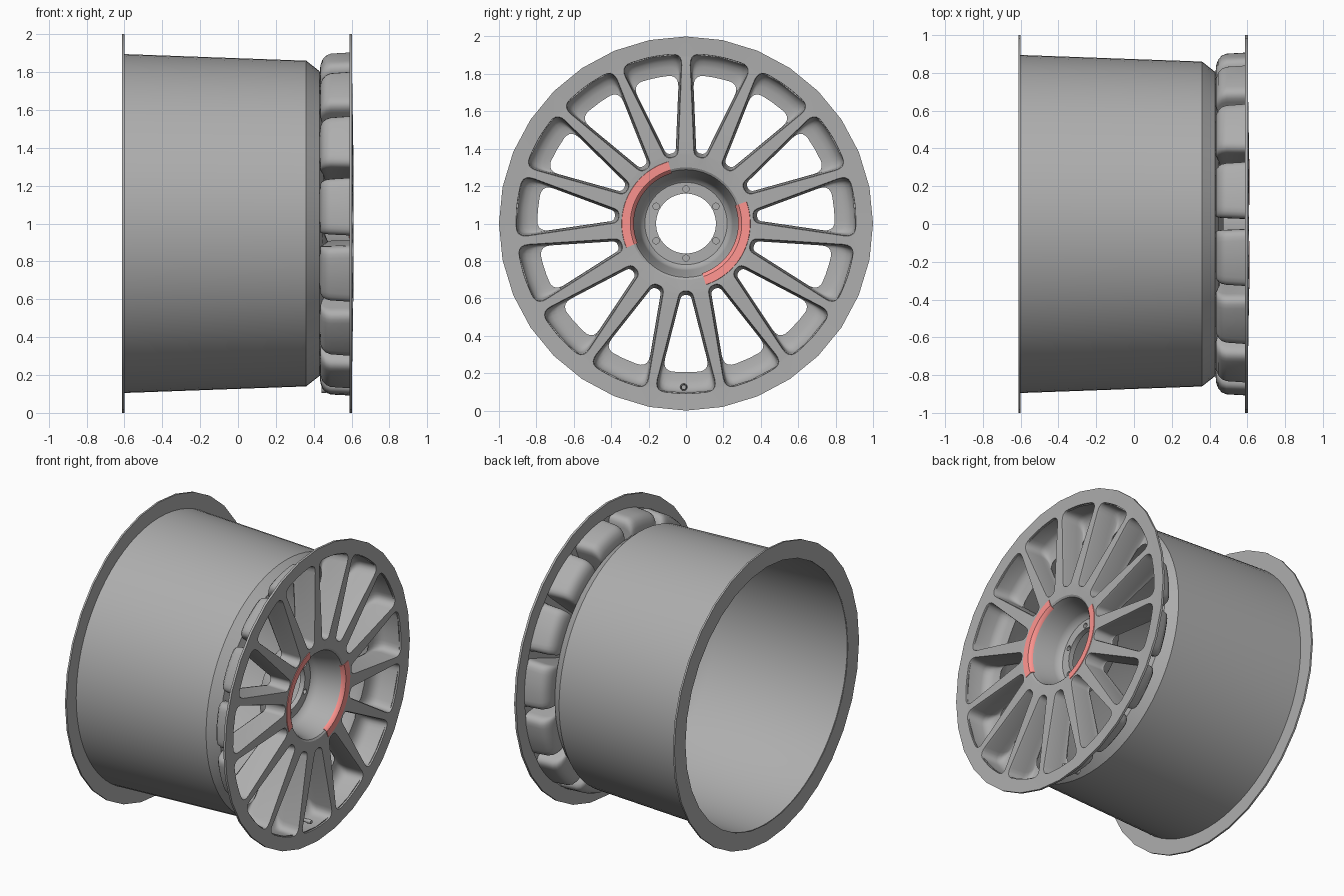
import bpy, bmesh
from math import sin, cos, tan, pi, radians
from mathutils import Vector

if "Cube" in bpy.data.objects:
    bpy.data.objects.remove(bpy.data.objects["Cube"])

N = 15                     # number of spokes / windows
T = tan(pi / N)
GREY = (0.42, 0.42, 0.42, 1)
RED = (1.0, 0.3, 0.28, 1)


def paint(name, color):
    mat = bpy.data.materials.get(name) or bpy.data.materials.new(name)
    mat.diffuse_color = color
    mat.use_nodes = True
    mat.node_tree.nodes["Principled BSDF"].inputs["Base Color"].default_value = mat.diffuse_color
    return mat


def finish(name, bm, color=GREY, angle=35):
    bmesh.ops.recalc_face_normals(bm, faces=bm.faces[:])
    me = bpy.data.meshes.new(name)
    bm.to_mesh(me)
    bm.free()
    ob = bpy.data.objects.new(name, me)
    bpy.context.collection.objects.link(ob)
    me.materials.append(paint("dark_grey" if color == GREY else "red", color))
    bpy.ops.object.select_all(action='DESELECT')
    ob.select_set(True)
    bpy.context.view_layer.objects.active = ob
    bpy.ops.object.shade_smooth_by_angle(angle=radians(angle))
    return ob


def polar(x, r, a):
    return Vector((x, r * cos(a), 1 + r * sin(a)))


def lathe(name, profile, seg, a0=0.0, a1=2 * pi, color=GREY, closed=False):
    """Sweep (x, radius) points around the wheel axis."""
    bm = bmesh.new()
    full = abs(a1 - a0 - 2 * pi) < 1e-6
    rows = [[bm.verts.new(polar(x, r, a0 + (a1 - a0) * i / seg)) for x, r in profile]
            for i in range(seg if full else seg + 1)]
    n = len(profile)
    for i in range(seg):
        p, q = rows[i], rows[(i + 1) % len(rows)]
        for j in range(n if closed else n - 1):
            k = (j + 1) % n
            bm.faces.new((p[j], p[k], q[k], q[j]))
    if closed and not full:
        bm.faces.new(rows[0])
        bm.faces.new(rows[-1])
    return finish(name, bm, color)


def loop(bm, pts):
    return [bm.verts.new(p) for p in pts]


def bridge(bm, a, b):
    for i in range(len(a)):
        j = (i + 1) % len(a)
        bm.faces.new((a[i], a[j], b[j], b[i]))


def fill(bm, loops):
    """Fill a flat outline that has holes."""
    edges = []
    for vs in loops:
        for i in range(len(vs)):
            pair = (vs[i - 1], vs[i])
            edges.append(bm.edges.get(pair) or bm.edges.new(pair))
    bmesh.ops.triangle_fill(bm, use_beauty=True, edges=edges, normal=(1, 0, 0))


def circle(bm, x, r, seg, cy=0.0, cz=0.0):
    return loop(bm, [polar(x, r, 2 * pi * i / seg) + Vector((0, cy, cz)) for i in range(seg)])


def outline(ri, ro, inset):
    """Rounded window outline as (outward, sideways) points."""
    def w(u):
        return u * T - (0.043 - 0.043 * (u - 0.37)) - inset
    uo, wi = ro * 0.983, w(ri)
    di = min(0.035, wi * 0.95)
    corners = [((ri, -wi), di), ((uo, -w(uo)), 0.065), ((ro, 0), 0.06),
               ((uo, w(uo)), 0.065), ((ri, wi), di)]
    pts = []
    for i, (p, d) in enumerate(corners):
        p = Vector(p)
        a = p + (Vector(corners[i - 1][0]) - p).normalized() * d
        b = p + (Vector(corners[(i + 1) % 5][0]) - p).normalized() * d
        for k in range(6):
            t = k / 5
            pts.append(a * (1 - t) ** 2 + p * 2 * t * (1 - t) + b * t * t)
    return pts


def x_front(r):
    return 0.6 + 0.009 * min(1, max(0, (0.9 - r) / 0.3))


def pocket_x(x):
    """Pocket depth near the rim; the spoke sides stay shallower."""
    return lambda r: x + (0.045 - (x - 0.43) * 0.6) * min(1, max(0, (0.8 - r) / 0.15))


# barrel with double wall
lathe("barrel", [(-0.605, 0.895), (0.36, 0.86), (0.43, 0.805), (0.43, 0.795),
                 (0.35, 0.845), (-0.605, 0.88)], 72, closed=True)

# inner flange at the far end of the barrel
lathe("rear_flange", [(-0.612, 0.88), (-0.612, 1.0), (-0.6, 1.0), (-0.6, 0.89)], 32, closed=True)

# spoked face: front plate, window pockets, back of spokes
bm = bmesh.new()
levels = [(0.36, 0.912, 0.0, x_front),
          (0.364, 0.911, 0.004, lambda r: x_front(r) - 0.012),
          (0.374, 0.906, 0.008, pocket_x(0.490)),
          (0.376, 0.896, 0.009, pocket_x(0.465)),
          (0.378, 0.875, 0.010, pocket_x(0.446)),
          (0.380, 0.845, 0.012, pocket_x(0.435)),
          (0.382, 0.80, 0.014, pocket_x(0.430))]
fronts, backs = [], []
for i in range(N):
    a = -pi / 2 + 2 * pi * i / N
    d, s = Vector((0, cos(a), sin(a))), Vector((0, -sin(a), cos(a)))
    rings = [loop(bm, [Vector((fx(p.length), 0, 1)) + d * p.x + s * p.y
                       for p in outline(ri, ro, ins)]) for ri, ro, ins, fx in levels]
    for p, q in zip(rings, rings[1:]):
        bridge(bm, p, q)
    fronts.append(rings[0])
    backs.append(rings[-1])
fill(bm, [circle(bm, 0.603, 1.0, 32), circle(bm, 0.604, 0.30, 64)] + fronts)
fill(bm, [circle(bm, 0.43, 0.808, 64), circle(bm, 0.45, 0.31, 64)] + backs)
finish("spoked_face", bm, angle=45)

# thin outer edge of the face
lathe("front_flange", [(0.603, 1.0), (0.588, 1.0), (0.59, 0.905)], 32)

# hub bowl
lathe("hub_bowl", [(0.604, 0.30), (0.596, 0.288), (0.56, 0.275), (0.44, 0.25),
                   (0.41, 0.24), (0.395, 0.22)], 64)
lathe("hub_back", [(0.45, 0.31), (0.37, 0.29), (0.36, 0.28), (0.36, 0.16), (0.395, 0.16)], 64)

# hub floor with six bolt holes
bm = bmesh.new()
holes = []
for i in range(6):
    a = pi / 2 + i * pi / 3
    y, z = 0.185 * cos(a), 0.185 * sin(a)
    front = circle(bm, 0.395, 0.017, 12, y, z)
    back = circle(bm, 0.365, 0.017, 12, y, z)
    bridge(bm, front, back)
    bm.faces.new(back)
    holes.append(front)
fill(bm, [circle(bm, 0.395, 0.22, 64), circle(bm, 0.395, 0.16, 64)] + holes)
finish("hub_floor", bm)

# two coloured arcs around the hub
arc = [(0.606, 0.345), (0.611, 0.343), (0.609, 0.298), (0.598, 0.284), (0.585, 0.279), (0.594, 0.30)]
for side, a0, a1 in (("left", 106, 202), ("right", -72, 20)):
    lathe(side + "_hub_arc", arc, 24, radians(a0), radians(a1), RED, closed=True)

# tyre valve in the bottom window
bm = bmesh.new()
prev = None
for x, r in ((0.44, 0.02), (0.475, 0.018), (0.48, 0.012), (0.53, 0.012), (0.535, 0.015), (0.565, 0.013)):
    ring = circle(bm, x, r, 12, -0.012, -0.875)
    if prev:
        bridge(bm, prev, ring)
    prev = ring
bm.faces.new(prev)
finish("valve", bm)
